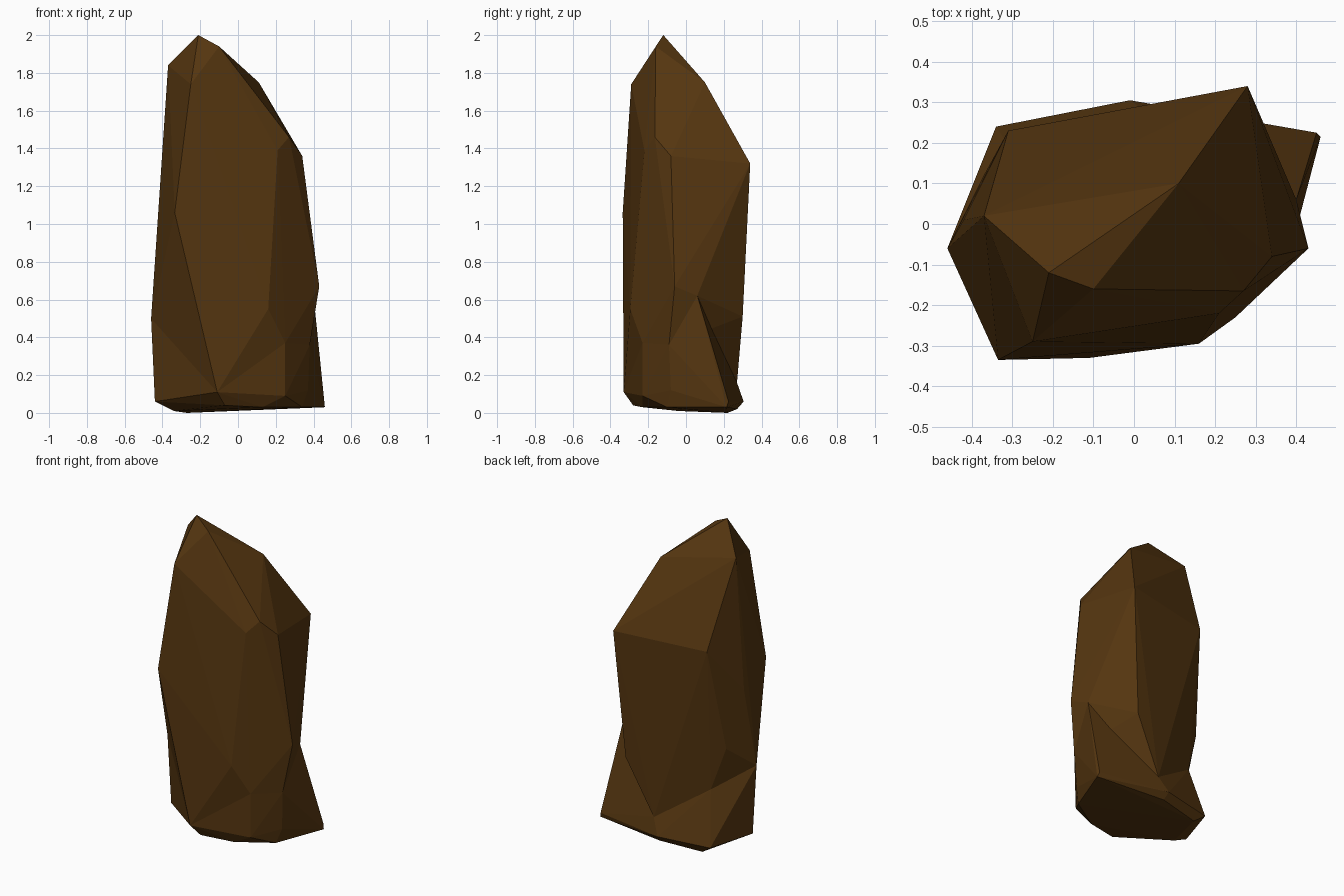
import bpy
import bmesh

# Remove the default cube only
cube = bpy.data.objects.get("Cube")
if cube:
    bpy.data.objects.remove(cube, do_unlink=True)


def make_material(name, colour):
    material = bpy.data.materials.new(name)
    material.use_nodes = True
    material.diffuse_color = colour
    material.node_tree.nodes["Principled BSDF"].inputs["Base Color"].default_value = colour
    return material


def chiselled_block(name, corners, material):
    """Flat-faced solid stretched over a handful of corner points."""
    bm = bmesh.new()
    for corner in corners:
        bm.verts.new(corner)
    hull = bmesh.ops.convex_hull(bm, input=bm.verts[:])
    spare = {v for v in hull["geom_interior"] + hull["geom_unused"]
             if isinstance(v, bmesh.types.BMVert)}
    bmesh.ops.delete(bm, geom=list(spare), context='VERTS')
    bmesh.ops.recalc_face_normals(bm, faces=bm.faces[:])
    mesh = bpy.data.meshes.new(name)
    bm.to_mesh(mesh)
    bm.free()
    mesh.materials.append(material)
    block = bpy.data.objects.new(name, mesh)
    bpy.context.scene.collection.objects.link(block)
    return block


brown = make_material("dark_brown_rock", (0.09, 0.036, 0.005, 1.0))

# Pointed crown and the shoulders under it
crown = [(-.21, -.12, 2), (-.1, -.16, 1.94), (.11, .1, 1.75),
         (-.37, .02, 1.84), (-.25, -.29, 1.74), (-.14, -.27, 1.6)]
shoulders = [(.28, .34, 1.32), (.34, -.08, 1.36), (.27, -.165, 1.46),
             (.21, -.22, 1.39), (-.31, .23, 1.3), (-.335, -.335, 1.06),
             (-.42, .01, 1), (.38, .07, .88)]

# Overhanging lower edge of the pillar
overhang = [(.43, -.06, .67), (.22, .3, .51), (-.37, .12, .65),
            (.16, -.295, .55), (.27, -.19, .47)]

# Tucked-in waist shared by the upper and lower blocks
waist = [(-.11, -.33, .11), (.25, -.23, .37), (.38, -.09, .36),
         (.4, .06, .62), (.04, .27, .16), (-.285, .155, .38),
         (-.46, -.06, .5)]

# Spreading foot and its undercut base
foot = [(.25, -.23, .09), (.37, -.08, .12),
        (.46, .215, .03), (.45, .225, .06), (-.01, .305, .06),
        (-.34, .24, .05), (-.44, -.05, .06)]
base = [(-.07, -.28, .04), (.13, -.23, .03), (.34, -.1, .03),
        (0, .27, .02), (-.27, .22, 0), (-.34, -.04, .01)]

rock = chiselled_block("rock_pillar", crown + shoulders + overhang + waist, brown)
lower = chiselled_block("rock_foot", waist + foot + base, brown)

# Fuse the foot into the pillar
union = rock.modifiers.new("fuse_foot", 'BOOLEAN')
union.operation = 'UNION'
union.solver = 'EXACT'
union.object = lower
lower.hide_render = True
lower.hide_viewport = True
